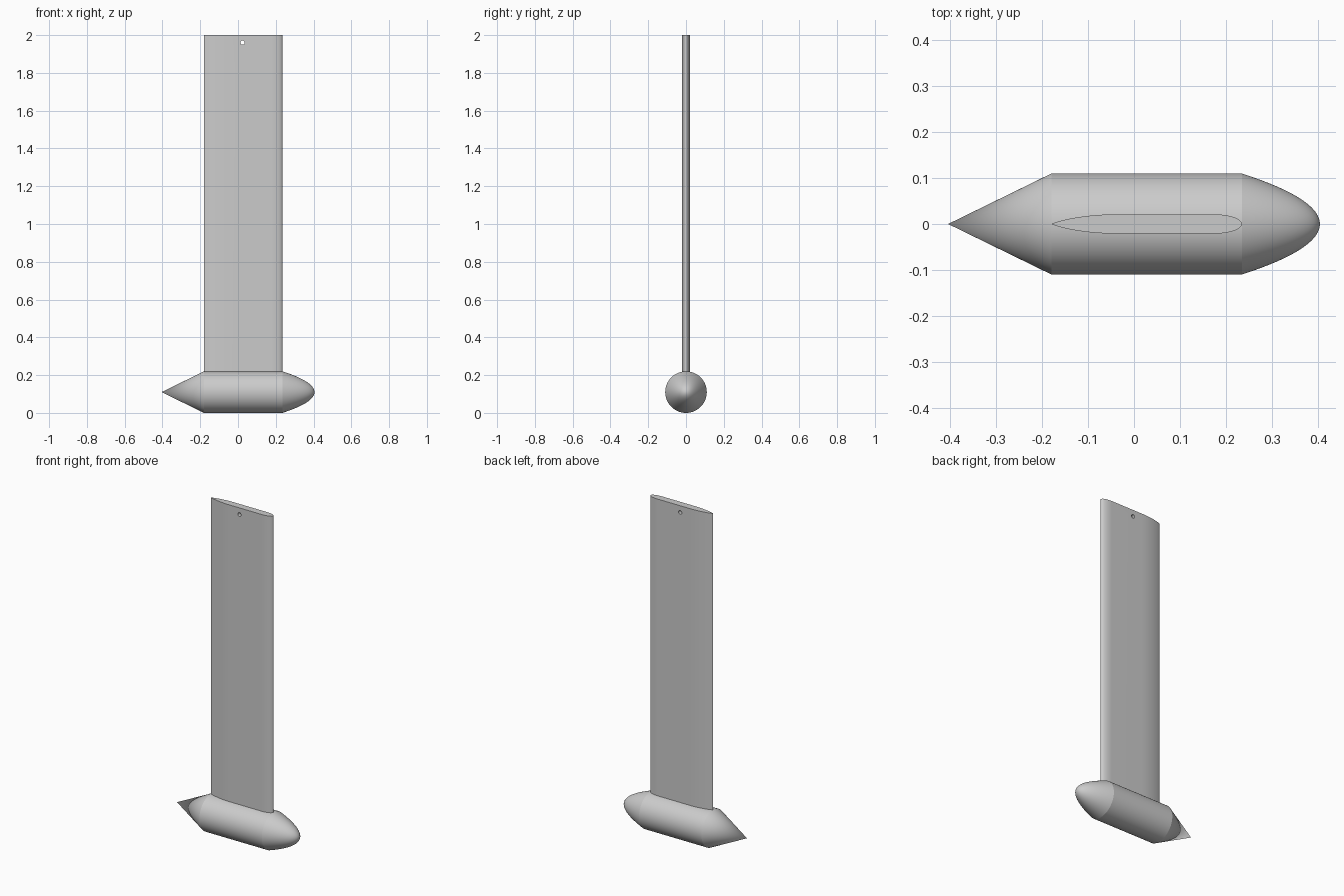
import bpy, bmesh, math

if "Cube" in bpy.data.objects:
    bpy.data.objects.remove(bpy.data.objects["Cube"])

R = 0.11                      # bulb radius
X_TAIL, X_NOSE = -0.18, 0.235  # ends of the straight body
TIP = 0.405
HALF = 0.021                  # fin half thickness


def finish(name, bm, angle=25):
    bmesh.ops.recalc_face_normals(bm, faces=bm.faces)
    mesh = bpy.data.meshes.new(name)
    bm.to_mesh(mesh)
    bm.free()
    ob = bpy.data.objects.new(name, mesh)
    bpy.context.collection.objects.link(ob)
    bpy.ops.object.select_all(action='DESELECT')
    ob.select_set(True)
    bpy.context.view_layer.objects.active = ob
    bpy.ops.object.shade_smooth_by_angle(angle=math.radians(angle))
    return ob


# Ballast bulb: cone tail, straight body, parabolic nose, spun about x
def ballast_bulb(sides=96):
    profile = [(X_TAIL, R), (X_NOSE, R)]
    for i in range(1, 24):
        r = R * (1 - i / 24)
        profile.append((TIP - (TIP - X_NOSE) * (r / R) ** 2, r))
    bm = bmesh.new()
    rings = []
    for x, r in profile:
        rings.append([bm.verts.new((x, r * math.cos(a), R + r * math.sin(a)))
                      for a in (2 * math.pi * k / sides for k in range(sides))])
    tail, nose = bm.verts.new((-TIP, 0, R)), bm.verts.new((TIP, 0, R))
    for k in range(sides):
        n = (k + 1) % sides
        bm.faces.new((tail, rings[0][k], rings[0][n]))
        bm.faces.new((nose, rings[-1][n], rings[-1][k]))
        for a, b in zip(rings, rings[1:]):
            bm.faces.new((a[k], b[k], b[n], a[n]))
    return finish("ballast_bulb", bm, 15)


# Fin: tapered trailing edge, flat middle, rounded leading edge
def keel_fin():
    x_aft, x_fwd = -0.04, 0.175
    upper = []
    for i in range(1, 17):
        u = math.cos(math.pi / 2 * i / 16)
        upper.append((x_aft + (X_TAIL - x_aft) * u, HALF * (1 - u * u) ** 0.85))
    for i in range(16):
        a = math.pi / 2 * i / 16
        upper.append((x_fwd + (X_NOSE - x_fwd) * math.sin(a), HALF * math.cos(a)))
    outline = ([(X_TAIL, 0)] + upper + [(X_NOSE, 0)]
               + [(x, -y) for x, y in reversed(upper)])
    bm = bmesh.new()
    base = bm.faces.new([bm.verts.new((x, y, 0.19)) for x, y in outline])
    top = bmesh.ops.extrude_face_region(bm, geom=[base], use_keep_orig=True)
    for v in top['geom']:
        if isinstance(v, bmesh.types.BMVert):
            v.co.z = 2.0
    return finish("keel_fin", bm)


ballast_bulb()
fin = keel_fin()

# Lifting hole near the top of the fin
bpy.ops.mesh.primitive_cylinder_add(vertices=32, radius=0.011, depth=0.2,
                                    location=(0.024, 0, 1.96),
                                    rotation=(math.pi / 2, 0, 0))
cutter = bpy.context.object
cutter.name = "hole_cutter"
cutter.hide_render = True
cutter.display_type = 'WIRE'
cut = fin.modifiers.new("lifting_hole", 'BOOLEAN')
cut.operation = 'DIFFERENCE'
cut.solver = 'EXACT'
cut.object = cutter
fin.modifiers.move(len(fin.modifiers) - 1, 0)
